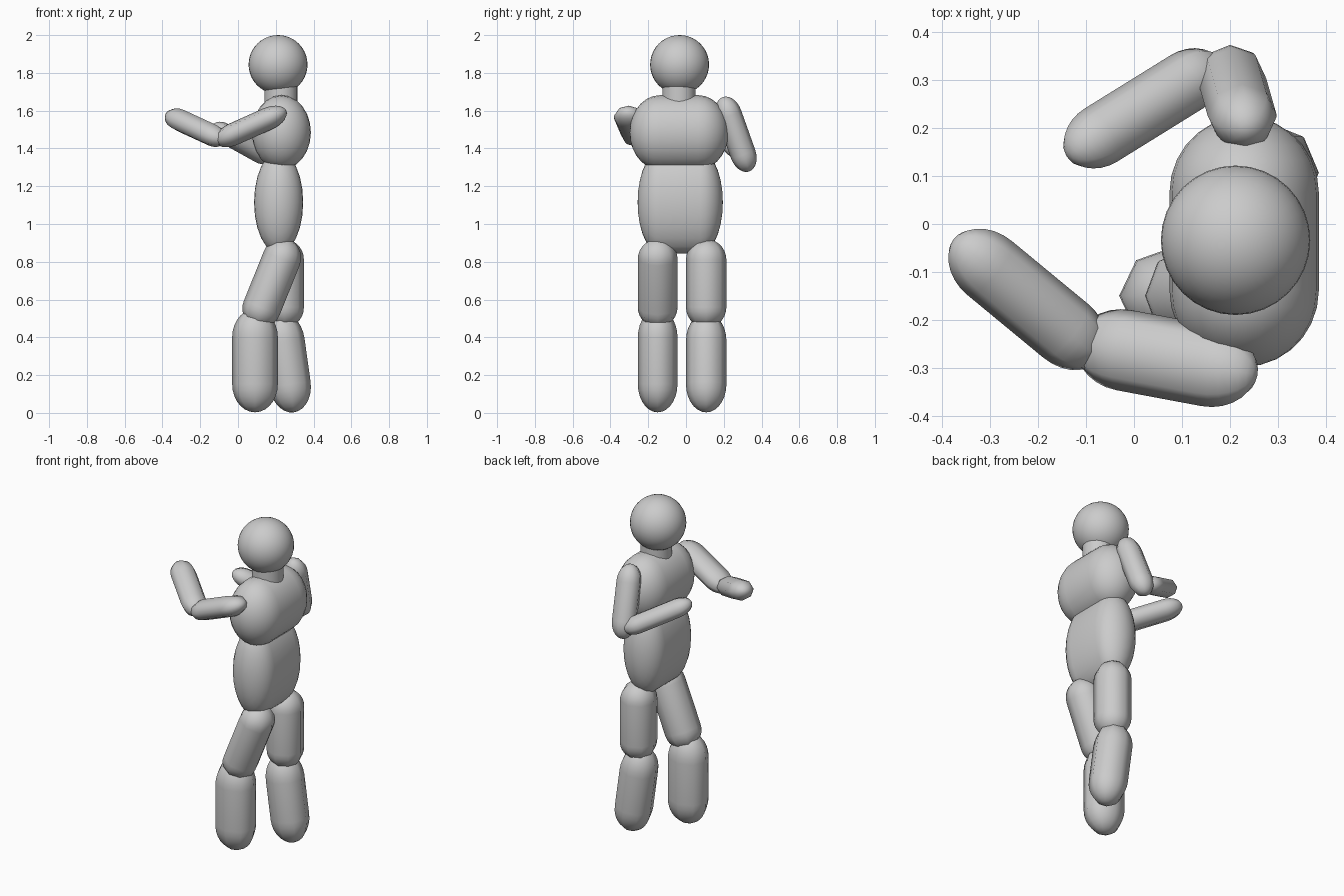
import bpy, bmesh, math
from mathutils import Vector

if "Cube" in bpy.data.objects:
    bpy.data.objects.remove(bpy.data.objects["Cube"])


def capsule(name, start, end, hint, ru, rv, cap, sides=8, steps=7):
    """Elliptical capsule from tip to tip; ru lies along hint, rv across it."""
    p, q = Vector(start), Vector(end)
    w = (q - p).normalized()
    h = Vector(hint)
    u = (h - w * h.dot(w)).normalized()
    v = w.cross(u)
    length = (q - p).length
    angles = [math.pi / 2 * i / steps for i in range(1, steps + 1)]
    prof = [(cap * (1 - math.cos(a)), math.sin(a)) for a in angles]
    prof += [(length - d, r) for d, r in reversed(prof)]

    bm = bmesh.new()
    rings = []
    for d, r in prof:
        ring = []
        for k in range(sides):
            t = 2 * math.pi * k / sides
            ring.append(bm.verts.new(p + w * d + u * (ru * r * math.cos(t)) + v * (rv * r * math.sin(t))))
        rings.append(ring)
    for a, b in zip(rings, rings[1:]):
        for k in range(sides):
            n = (k + 1) % sides
            bm.faces.new((a[k], a[n], b[n], b[k]))
    first, last = bm.verts.new(p), bm.verts.new(q)
    for k in range(sides):
        n = (k + 1) % sides
        bm.faces.new((first, rings[0][n], rings[0][k]))
        bm.faces.new((last, rings[-1][k], rings[-1][n]))
    for f in bm.faces:
        f.smooth = True
    mesh = bpy.data.meshes.new(name)
    bm.to_mesh(mesh)
    bm.free()
    bpy.context.collection.objects.link(bpy.data.objects.new(name, mesh))


X, Y, Z = (1, 0, 0), (0, 1, 0), (0, 0, 1)

# Head and neck
bpy.ops.mesh.primitive_uv_sphere_add(segments=32, ring_count=20, radius=0.156, location=(0.212, -0.034, 1.844))
bpy.context.object.name = "head"
bpy.ops.object.shade_smooth()
bpy.ops.mesh.primitive_cylinder_add(vertices=24, radius=0.088, depth=0.16, location=(0.227, -0.037, 1.69))
bpy.context.object.name = "neck"
bpy.ops.object.shade_smooth_by_angle()

# Torso: capsules lying across the body
capsule("chest", (0.23, -0.298, 1.485), (0.23, 0.225, 1.485), X, 0.156, 0.197, 0.16, 24)
capsule("abdomen", (0.215, -0.256, 1.115), (0.215, 0.195, 1.115), X, 0.13, 0.27, 0.12, 24)

# Legs
capsule("front_thigh", (0.085, -0.15, 0.455), (0.272, -0.15, 0.918), X, 0.102, 0.105, 0.11)
capsule("front_shin", (0.09, -0.15, 0.003), (0.09, -0.15, 0.55), X, 0.121, 0.105, 0.15)
capsule("back_thigh", (0.245, 0.107, 0.45), (0.245, 0.107, 0.92), X, 0.104, 0.107, 0.11)
capsule("back_shin", (0.296, 0.107, 0.003), (0.222, 0.107, 0.53), X, 0.11, 0.107, 0.15)

# Front arm
capsule("front_upper_arm", (0.255, -0.315, 1.60), (-0.12, -0.245, 1.433), Z, 0.06, 0.085, 0.11)
capsule("front_forearm", (-0.374, -0.032, 1.58), (-0.07, -0.283, 1.44), Z, 0.06, 0.073, 0.10)

# Back arm
capsule("back_upper_arm", (0.235, 0.195, 1.672), (0.195, 0.335, 1.278), X, 0.072, 0.068, 0.10)
capsule("back_forearm", (-0.138, 0.143, 1.517), (0.18, 0.34, 1.34), Z, 0.055, 0.065, 0.09)
